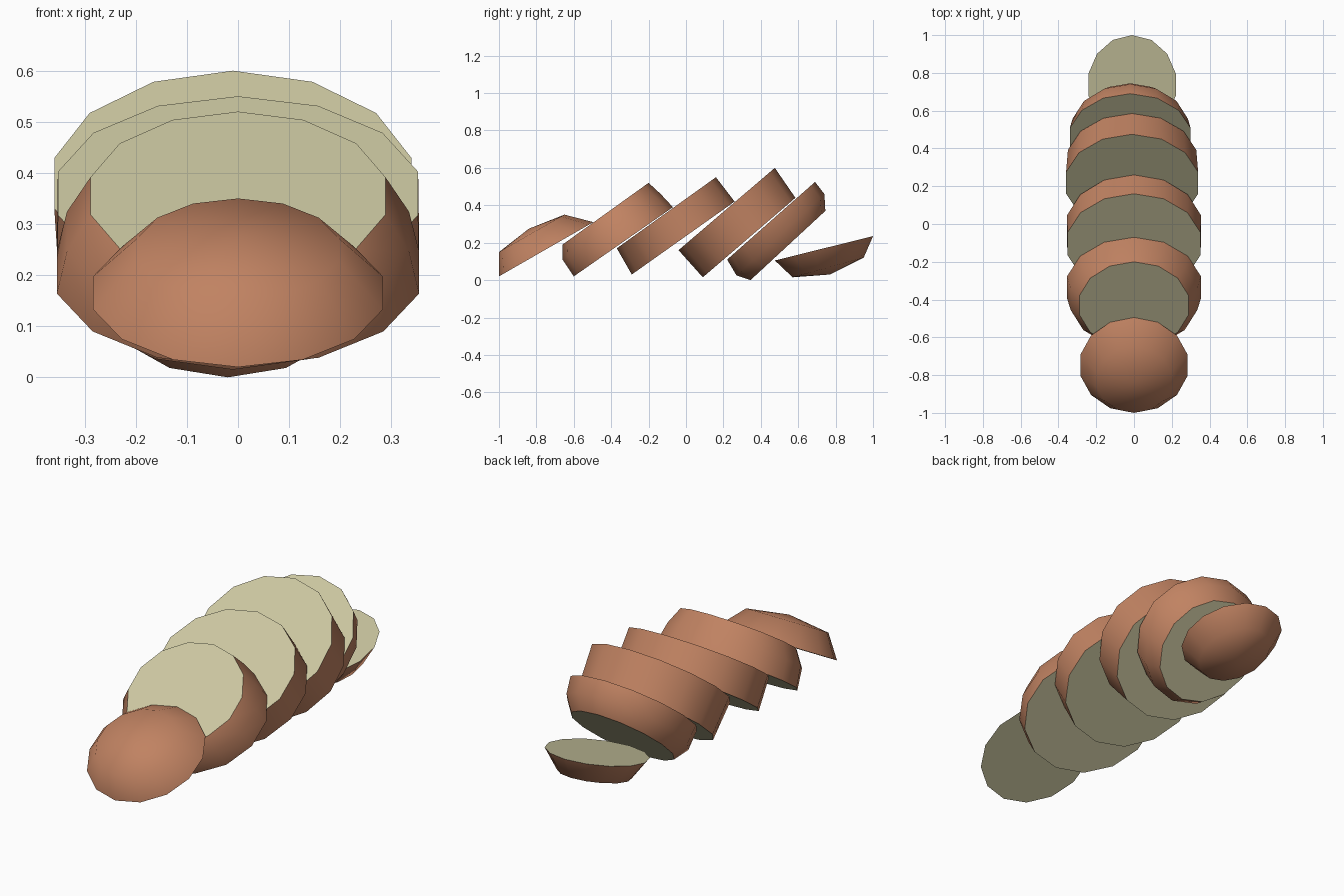
import bpy, bmesh, math
from mathutils import Vector

if "Cube" in bpy.data.objects:
    bpy.data.objects.remove(bpy.data.objects["Cube"])


def material(name, rgb):
    m = bpy.data.materials.new(name)
    m.diffuse_color = (*rgb, 1)
    m.use_nodes = True
    m.node_tree.nodes["Principled BSDF"].inputs["Base Color"].default_value = m.diffuse_color
    return m


SKIN = material("brown skin", (0.53, 0.225, 0.122))
FLESH = material("pale flesh", (0.60, 0.57, 0.355))
SIDES = 14


def ring(bm, low, high, width, shift):
    """Tilted oval from its lowest and highest (y, z) points, half width and x shift."""
    a, b = Vector((0, *low)), Vector((0, *high))
    mid, half = (a + b) / 2, (b - a) / 2
    verts = []
    for i in range(SIDES):
        t = math.pi / 2 + 2 * math.pi * i / SIDES
        verts.append(bm.verts.new(mid + half * math.sin(t)
                                  + Vector((width * 1.01 * math.cos(t) + shift, 0, 0))))
    return verts


def slice_part(name, rings, tip=None, shift=0.0):
    """Skin lofted through rings; flesh on cut ends; an optional rounded tip."""
    bm = bmesh.new()
    loops = [ring(bm, *r, shift) for r in rings]
    for p, q in zip(loops, loops[1:]):
        for i in range(SIDES):
            j = (i + 1) % SIDES
            bm.faces.new((p[i], p[j], q[j], q[i])).smooth = True
    cuts = [bm.faces.new(loops[0])]
    if tip:
        top = bm.verts.new((shift, *tip))
        for i in range(SIDES):
            bm.faces.new((loops[-1][i], loops[-1][(i + 1) % SIDES], top)).smooth = True
    else:
        cuts.append(bm.faces.new(loops[-1]))
    for f in cuts:
        f.material_index = 1
        for e in f.edges:
            e.smooth = False
    bmesh.ops.recalc_face_normals(bm, faces=bm.faces)
    mesh = bpy.data.meshes.new(name)
    bm.to_mesh(mesh)
    bm.free()
    mesh.materials.append(SKIN)
    mesh.materials.append(FLESH)
    obj = bpy.data.objects.new(name, mesh)
    bpy.context.collection.objects.link(obj)


# Front end piece, cut side down
slice_part("front_end", [((-1, 0.02), (-0.495, 0.31), 0.288),
                         ((-1, 0.15), (-0.65, 0.35), 0.20)], tip=(-0.84, 0.275))
# Leaning slices: upper cut, middle of rim, lower cut
slice_part("slice_1", [((-0.66, 0.19), (-0.20, 0.52), 0.293),
                       ((-0.66, 0.11), (-0.135, 0.46), 0.34),
                       ((-0.60, 0.02), (-0.07, 0.39), 0.36)])
slice_part("slice_2", [((-0.37, 0.17), (0.16, 0.55), 0.358),
                       ((-0.29, 0.03), (0.26, 0.42), 0.36)])
slice_part("slice_3", [((-0.04, 0.16), (0.475, 0.60), 0.355),
                       ((0.09, 0.015), (0.585, 0.44), 0.345)], shift=-0.01)
slice_part("slice_4", [((0.22, 0.11), (0.69, 0.525), 0.325),
                       ((0.27, 0.025), (0.74, 0.46), 0.31),
                       ((0.345, 0.0), (0.745, 0.37), 0.26)], shift=-0.02)
# Back end piece, cut side up
slice_part("back_end", [((0.475, 0.105), (1.0, 0.235), 0.235),
                        ((0.57, 0.015), (0.95, 0.12), 0.165)], tip=(0.77, 0.03), shift=-0.01)
